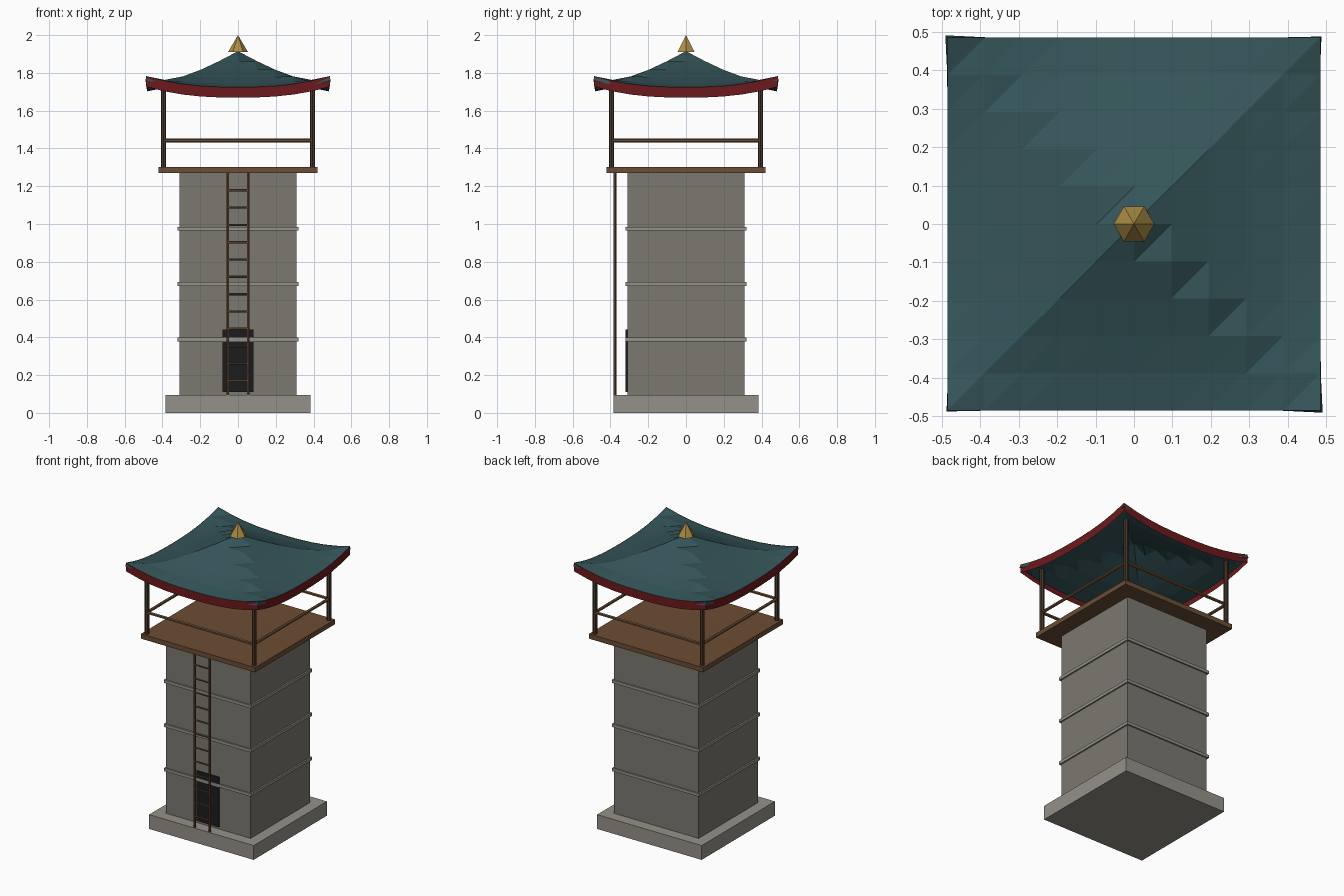
import bpy, bmesh, math
from mathutils import Vector

if "Cube" in bpy.data.objects:
    bpy.data.objects.remove(bpy.data.objects["Cube"])


def material(name, rgb):
    m = bpy.data.materials.new(name)
    m.diffuse_color = (*rgb, 1)
    m.use_nodes = True
    m.node_tree.nodes["Principled BSDF"].inputs["Base Color"].default_value = m.diffuse_color
    return m


STONE = material("stone", (0.20, 0.19, 0.165))
TRIM = material("pale_stone", (0.30, 0.285, 0.25))
WOOD = material("wood", (0.15, 0.075, 0.035))
DARK_WOOD = material("dark_wood", (0.07, 0.042, 0.024))
TEAL = material("roof_tile", (0.035, 0.09, 0.10))
RED = material("red_trim", (0.15, 0.01, 0.012))
GOLD = material("gold", (0.42, 0.27, 0.06))
BLACK = material("doorway", (0.012, 0.012, 0.014))


def add_object(name, bm, mat):
    me = bpy.data.meshes.new(name)
    bm.to_mesh(me)
    bm.free()
    me.materials.append(mat)
    ob = bpy.data.objects.new(name, me)
    bpy.context.collection.objects.link(ob)
    return ob


def box(name, lo, hi, mat):
    bm = bmesh.new()
    bmesh.ops.create_cube(bm, size=1)
    for v in bm.verts:
        v.co = Vector([(a + b) / 2 + c * (b - a) for a, b, c in zip(lo, hi, v.co)])
    return add_object(name, bm, mat)


def slab(name, half, z0, z1, mat):
    return box(name, (-half, -half, z0), (half, half, z1), mat)


def cone(name, p0, p1, r0, r1, mat, sides=6):
    p0, p1 = Vector(p0), Vector(p1)
    bm = bmesh.new()
    bmesh.ops.create_cone(bm, cap_ends=True, segments=sides, radius1=r0,
                          radius2=r1, depth=(p1 - p0).length)
    ob = add_object(name, bm, mat)
    ob.location = (p0 + p1) / 2
    ob.rotation_euler = (p1 - p0).to_track_quat('Z', 'Y').to_euler()
    return ob


# Stone tower with plinth, string courses and doorway
slab("plinth", 0.385, 0, 0.095, TRIM)
slab("tower_shaft", 0.311, 0.095, 1.275, STONE)
for i, z in enumerate((0.388, 0.682, 0.975)):
    slab(f"stone_band_{i}", 0.321, z - 0.01, z + 0.01, TRIM)
box("doorway", (-0.082, -0.319, 0.11), (0.082, -0.30, 0.442), BLACK)

# Lookout platform, corner posts and handrails
slab("platform", 0.42, 1.27, 1.302, WOOD)
P = 0.394
corners = [(-P, -P), (P, -P), (P, P), (-P, P)]
for i, (x, y) in enumerate(corners):
    cone(f"corner_post_{i}", (x, y, 1.30), (x, y, 1.75), 0.014, 0.014, DARK_WOOD, 8)
    x2, y2 = corners[(i + 1) % 4]
    cone(f"handrail_{i}", (x, y, 1.442), (x2, y2, 1.442), 0.01, 0.01, WOOD)

# Ladder
LY = -0.377
for s in (-1, 1):
    cone(f"ladder_rail_{s}", (s * 0.055, LY, 0.095), (s * 0.055, LY, 1.275), 0.008, 0.008, WOOD)
for i in range(12):
    z = 0.17 + i * 0.0917
    cone(f"ladder_rung_{i}", (-0.055, LY, z), (0.055, LY, z), 0.006, 0.006, WOOD)

# Curved roof: concave square pyramid with lifted corners
R, N = 0.485, 10


def roof_z(u, v):
    m = max(abs(u), abs(v))
    return 1.724 + 0.191 * max(0, 1 - m) ** 1.4 + 0.058 * abs(u * v) ** 2.5


bm = bmesh.new()
t = [2 * i / N - 1 for i in range(N + 1)]
g = [[bm.verts.new((u * R, v * R, roof_z(u, v))) for v in t] for u in t]
for i in range(N):
    for j in range(N):
        a, b, c, d = g[i][j], g[i + 1][j], g[i + 1][j + 1], g[i][j + 1]
        bm.faces.new((a, b, c))
        bm.faces.new((a, c, d))
roof = add_object("roof", bm, TEAL)
thick = roof.modifiers.new("thickness", 'SOLIDIFY')
thick.thickness = 0.022
thick.offset = -1

# Red fascia strip around the eaves
bm = bmesh.new()
rim = ([(u, -1) for u in t[:-1]] + [(1, v) for v in t[:-1]]
       + [(-u, 1) for u in t[:-1]] + [(-1, -v) for v in t[:-1]])
E = R + 0.001
pairs = [[bm.verts.new((u * E, v * E, roof_z(u, v) + dz)) for dz in (-0.055, 0.001)]
         for u, v in rim]
for k, (lo, hi) in enumerate(pairs):
    lo2, hi2 = pairs[(k + 1) % len(pairs)]
    bm.faces.new((lo, lo2, hi2, hi))
add_object("eave_fascia", bm, RED)

# Gold finial
cone("finial", (0, 0, 1.91), (0, 0, 2.0), 0.053, 0, GOLD).rotation_euler = (0, 0, math.radians(30))
